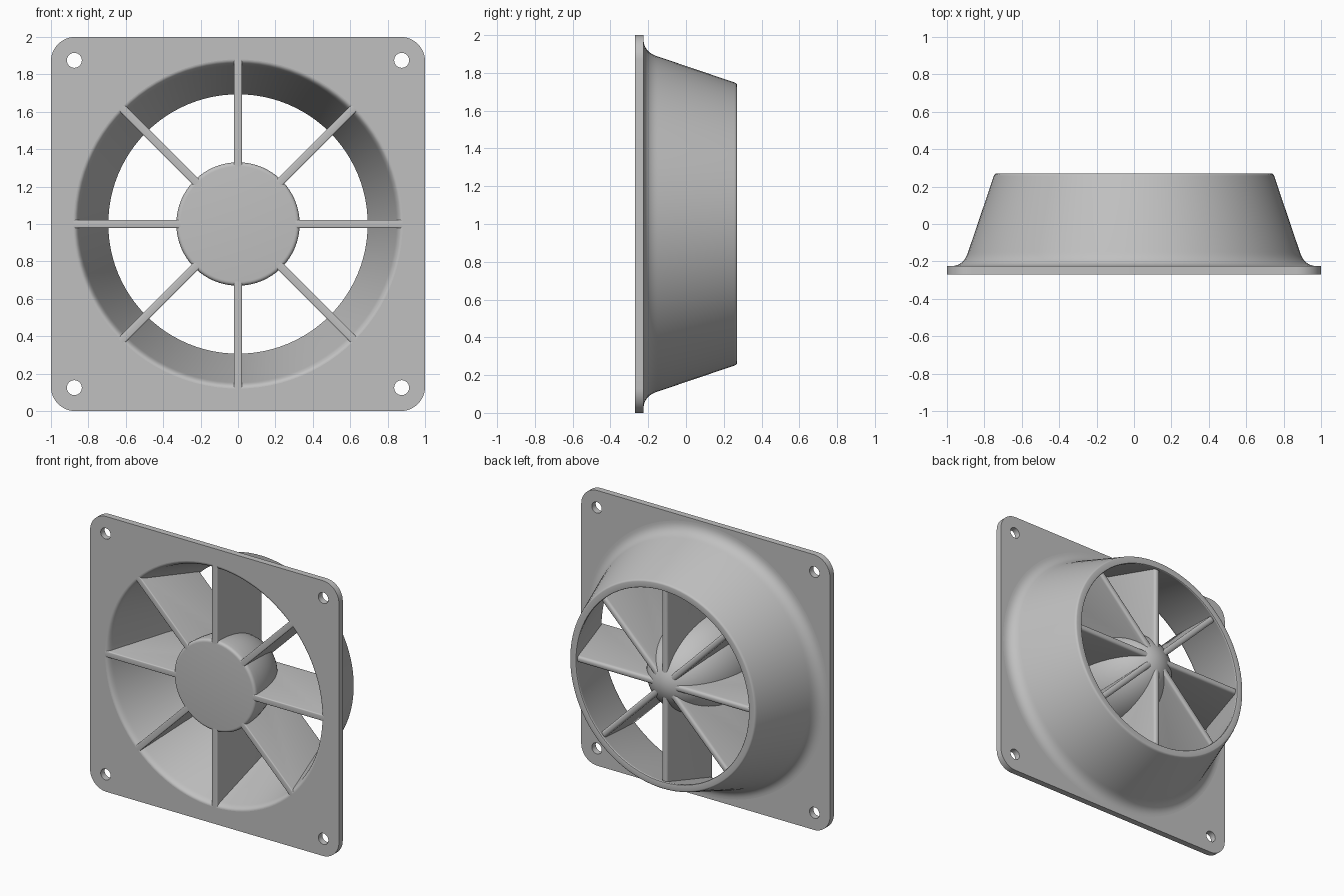
import bpy
import bmesh
from math import cos, sin, pi, radians
from mathutils import Matrix, Vector

old = bpy.data.objects.get("Cube")
if old:
    bpy.data.objects.remove(old, do_unlink=True)

FRONT, PLATE_BACK, REAR = -0.27, -0.225, 0.27
CENTRE = Vector((0, 0, 1))

grey = bpy.data.materials.new("grey plastic")
grey.use_nodes = True
colour = (0.53, 0.53, 0.53, 1)
grey.diffuse_color = colour
grey.node_tree.nodes["Principled BSDF"].inputs["Base Color"].default_value = colour


def finish(obj, bm):
    """Clean the mesh, colour it and smooth it while keeping sharp edges."""
    bmesh.ops.remove_doubles(bm, verts=bm.verts, dist=1e-5)
    bmesh.ops.recalc_face_normals(bm, faces=bm.faces)
    bm.to_mesh(obj.data)
    bm.free()
    obj.data.materials.clear()
    obj.data.materials.append(grey)
    bpy.ops.object.select_all(action="DESELECT")
    obj.select_set(True)
    bpy.context.view_layer.objects.active = obj
    bpy.ops.object.shade_smooth_by_angle(angle=radians(35))


def new_object(name):
    obj = bpy.data.objects.new(name, bpy.data.meshes.new(name))
    bpy.context.collection.objects.link(obj)
    obj.location = CENTRE
    return obj


def arc(a, b, c, n=8):
    """Smooth bend from a to c, steered by b."""
    a, b, c = Vector(a), Vector(b), Vector(c)
    return [a.lerp(b, i / n).lerp(b.lerp(c, i / n), i / n) for i in range(n + 1)]


def lathe(name, profile, closed=False, steps=96):
    """Turn a (radius, y) profile around the y axis."""
    bm = bmesh.new()
    verts = [bm.verts.new((r, y, 0)) for r, y in profile]
    edges = [bm.edges.new(p) for p in zip(verts, verts[1:])]
    if closed:
        edges.append(bm.edges.new((verts[-1], verts[0])))
    bmesh.ops.spin(bm, geom=verts + edges, cent=(0, 0, 0), axis=(0, 1, 0),
                   angle=2 * pi, steps=steps)
    finish(new_object(name), bm)


def circle(x, y, r, n):
    return [(x + r * cos(2 * pi * i / n), y + r * sin(2 * pi * i / n)) for i in range(n)]


# Mounting plate: rounded square with a large opening and four screw holes
R = 0.13
outline = []
for q, (sx, sy) in enumerate([(1, 1), (-1, 1), (-1, -1), (1, -1)]):
    for i in range(13):
        t = pi / 2 * (q + i / 12)
        outline.append((sx * (1 - R) + R * cos(t), sy * (1 - R) + R * sin(t)))
loops = [outline, circle(0, 0, 0.88, 96)]
loops += [circle(x, y, 0.04, 32) for x in (-0.875, 0.875) for y in (-0.875, 0.875)]

curve = bpy.data.curves.new("mounting_plate", "CURVE")
curve.dimensions = "2D"
curve.fill_mode = "BOTH"
curve.extrude = (PLATE_BACK - FRONT) / 2
for loop in loops:
    spline = curve.splines.new("POLY")
    spline.points.add(len(loop) - 1)
    for point, (x, y) in zip(spline.points, loop):
        point.co = (x, y, 0, 1)
    spline.use_cyclic_u = True
plate = bpy.data.objects.new("mounting_plate", curve)
bpy.context.collection.objects.link(plate)
plate.location = (0, (FRONT + PLATE_BACK) / 2, 1)
plate.rotation_euler.x = pi / 2
bpy.ops.object.select_all(action="DESELECT")
plate.select_set(True)
bpy.context.view_layer.objects.active = plate
bpy.ops.object.convert(target="MESH")
plate = bpy.context.view_layer.objects.active
bm = bmesh.new()
bm.from_mesh(plate.data)
finish(plate, bm)

# Tapered duct with a flared mouth and a fillet against the plate
duct = arc((0.88, FRONT), (0.858, FRONT), (0.846, -0.225))
duct += arc((0.695, 0.255), (0.69, REAR), (0.7, REAR), 4)
duct += arc((0.735, REAR), (0.745, REAR), (0.75, 0.255), 4)
duct += arc((0.887, -0.15), (0.91, PLATE_BACK), (0.98, PLATE_BACK), 10)
duct.append(Vector((0.9, -0.25)))
lathe("duct", duct, closed=True)

# Bullet-shaped hub with a flat front
hub = [(0, FRONT)] + arc((0.308, FRONT), (0.33, FRONT), (0.33, -0.245), 5)
hub += [(0.33 * cos(t), -0.245 + 0.515 * sin(t))
        for t in (pi / 2 * i / 24 for i in range(1, 24))]
hub.append((0, REAR))
lathe("hub", hub, steps=64)

# Eight flat guide vanes joining hub and duct
VANE = [(0.305, FRONT), (0.25, 0), (0.1, 0.2), (0.05, 0.25),
        (0.715, 0.25), (0.865, -0.2), (0.885, FRONT)]
for k in range(8):
    bm = bmesh.new()
    face = bm.faces.new([bm.verts.new((r, y, -0.0225)) for r, y in VANE])
    side = bmesh.ops.extrude_face_region(bm, geom=[face])["geom"]
    bmesh.ops.translate(bm, vec=(0, 0, 0.045),
                        verts=[v for v in side if isinstance(v, bmesh.types.BMVert)])
    # Round the long front and rear edges
    for y, width in ((FRONT, 0.008), (0.25, 0.018)):
        edges = [e for e in bm.edges
                 if all(abs(v.co.y - y) < 1e-4 for v in e.verts) and e.calc_length() > 0.1]
        bmesh.ops.bevel(bm, geom=edges, offset=width, segments=4, profile=0.5,
                        affect="EDGES")
    bm.transform(Matrix.Rotation(k * pi / 4, 4, "Y"))
    finish(new_object(f"guide_vane_{k + 1}"), bm)
